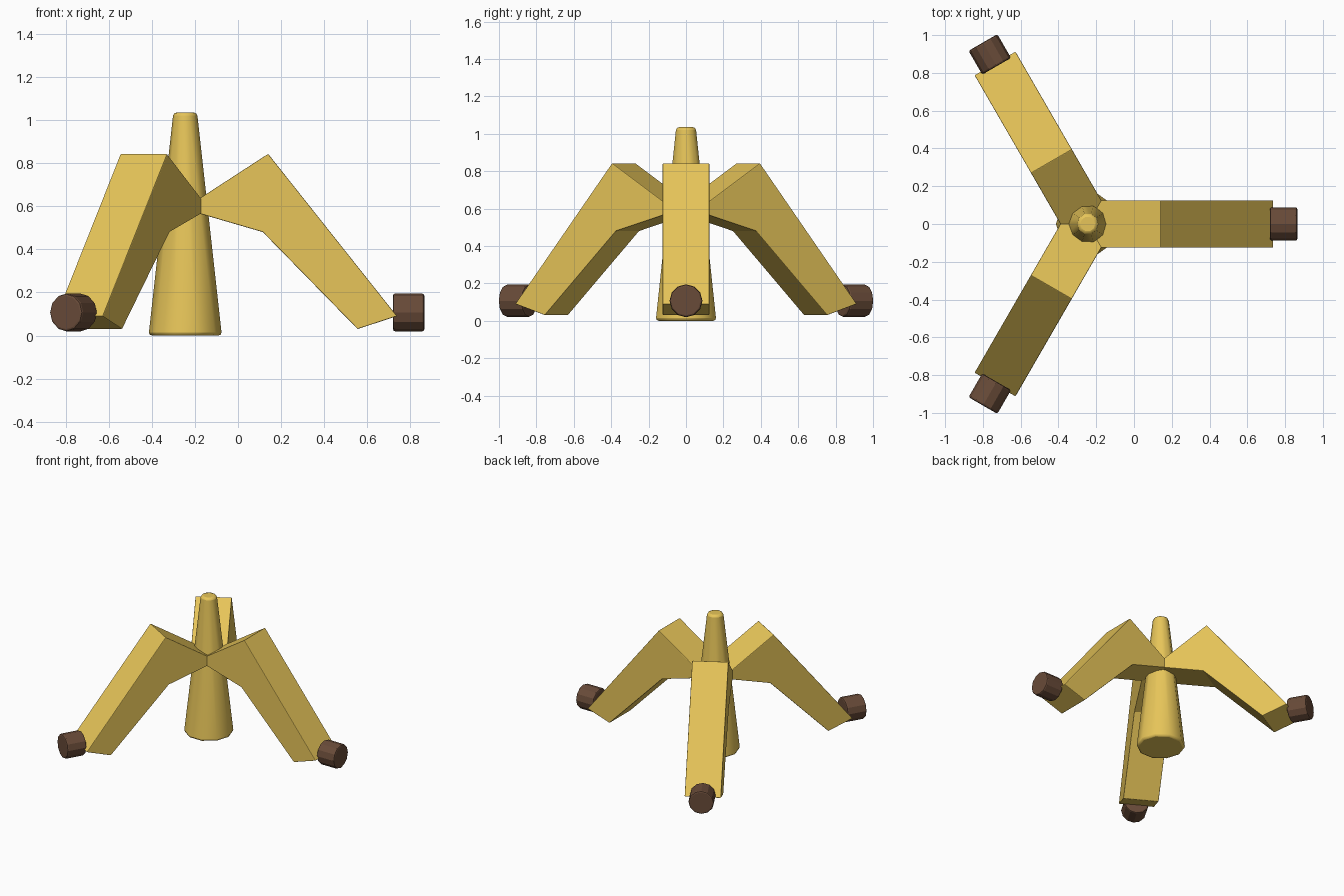
import bpy, bmesh, math
from mathutils import Matrix, Vector

if "Cube" in bpy.data.objects:
    bpy.data.objects.remove(bpy.data.objects["Cube"])

CX = -0.245          # hub axis


def material(name, col):
    m = bpy.data.materials.new(name)
    m.diffuse_color = (*col, 1)
    m.use_nodes = True
    m.node_tree.nodes["Principled BSDF"].inputs["Base Color"].default_value = m.diffuse_color
    return m


gold = material("gold", (0.80, 0.56, 0.10))
brown = material("dark_brown", (0.14, 0.07, 0.04))


def finish(name, bm, mat, bevel, smooth=None):
    bmesh.ops.recalc_face_normals(bm, faces=bm.faces[:])
    me = bpy.data.meshes.new(name)
    bm.to_mesh(me)
    bm.free()
    ob = bpy.data.objects.new(name, me)
    bpy.context.collection.objects.link(ob)
    me.materials.append(mat)
    # soften only sharp edges
    b = ob.modifiers.new("bevel", 'BEVEL')
    b.width, b.segments = bevel, 2
    b.limit_method, b.angle_limit = 'ANGLE', math.radians(45)
    if smooth:
        bpy.ops.object.select_all(action='DESELECT')
        ob.select_set(True)
        bpy.context.view_layer.objects.active = ob
        bpy.ops.object.shade_smooth_by_angle(angle=math.radians(smooth))
    return ob


def frustum(name, sides, r1, r2, h, mat, bevel, matrix, smooth=None):
    bm = bmesh.new()
    bmesh.ops.create_cone(bm, cap_ends=True, segments=sides, radius1=r1,
                          radius2=r2, depth=h, matrix=matrix)
    return finish(name, bm, mat, bevel, smooth)


# Tapered central column
frustum("column", 10, 0.17, 0.055, 1.035, gold, 0.015,
        Matrix.Translation((CX, 0, 0.5175)) @ Matrix.Rotation(math.pi / 2, 4, 'Z'), 40)

# Bent arm outline: (distance from hub, height)
PROFILE = [(0.0, 0.587), (0.385, 0.843), (0.983, 0.09), (0.80, 0.03),
           (0.36, 0.48), (0.0, 0.595 - 0.003)]
PROFILE[0] = (0.0, 0.593)
PROFILE[-1] = (0.0, 0.585)
HALF = 0.125

for i in range(3):
    turn = Matrix.Translation((CX, 0, 0)) @ Matrix.Rotation(i * math.tau / 3, 4, 'Z')

    # Arm: extruded outline
    bm = bmesh.new()
    face = bm.faces.new([bm.verts.new((u, -HALF, z)) for u, z in PROFILE])
    ext = bmesh.ops.extrude_face_region(bm, geom=[face])
    bmesh.ops.translate(bm, vec=Vector((0, 2 * HALF, 0)),
                        verts=[v for v in ext["geom"] if isinstance(v, bmesh.types.BMVert)])
    bm.transform(turn)
    finish(f"arm_{i + 1}", bm, gold, 0.008)

    # Foot: short horizontal peg at the arm tip
    frustum(f"foot_{i + 1}", 12, 0.088, 0.088, 0.145, brown, 0.01,
            turn @ Matrix.Translation((1.037, 0, 0.107)) @ Matrix.Rotation(math.pi / 2, 4, 'Y'))
